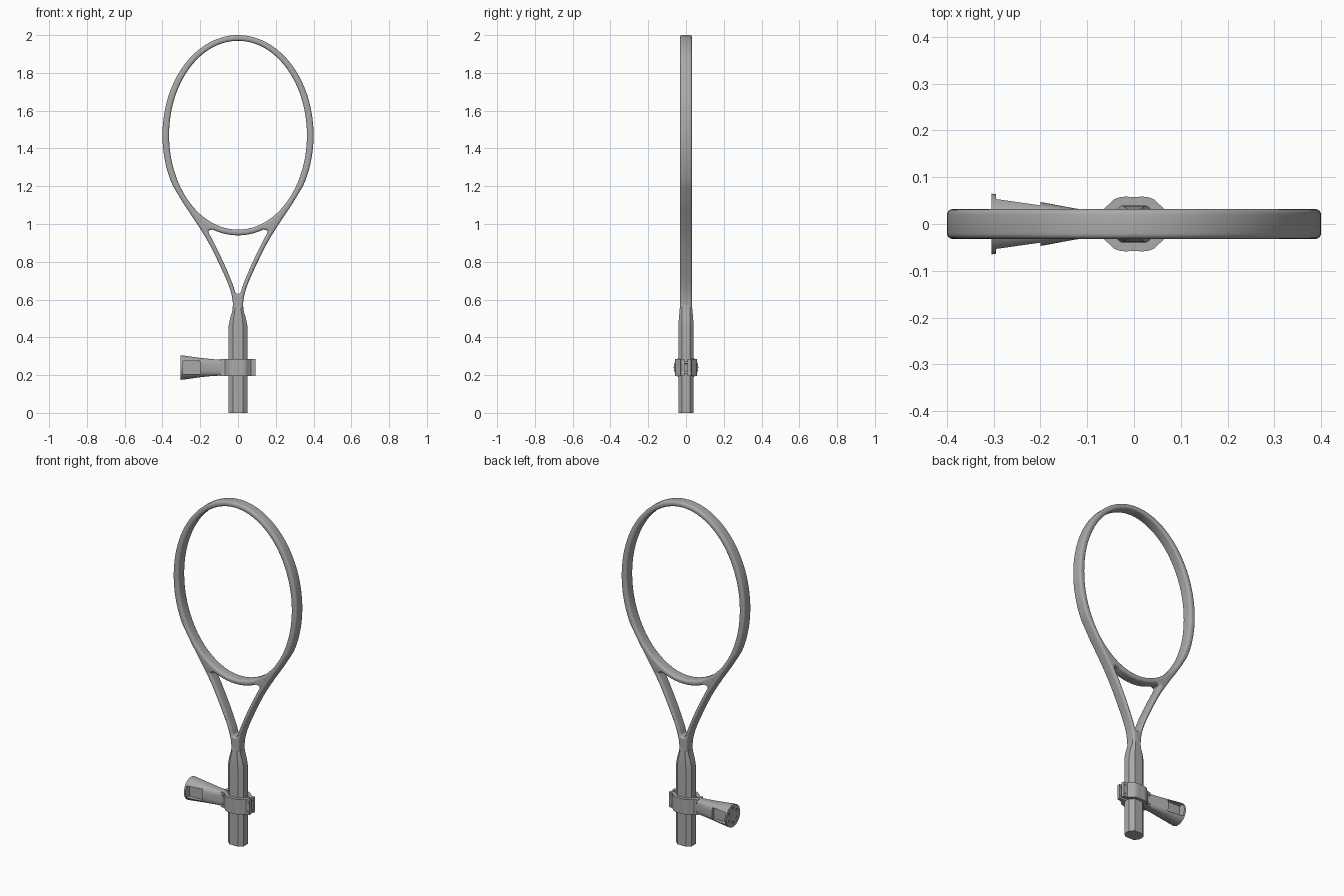
import bpy, bmesh, math
from mathutils import Matrix, Vector

cube = bpy.data.objects.get("Cube")
if cube:
    bpy.data.objects.remove(cube, do_unlink=True)

grey = bpy.data.materials.new("mid grey")
grey.use_nodes = True
grey.diffuse_color = (0.4, 0.4, 0.4, 1)
grey.node_tree.nodes["Principled BSDF"].inputs["Base Color"].default_value = (0.4, 0.4, 0.4, 1)

CLAMP_Z = 0.24


def activate(obj):
    bpy.ops.object.select_all(action='DESELECT')
    obj.select_set(True)
    bpy.context.view_layer.objects.active = obj


def finish(name, bm, angle=35):
    """Turn a bmesh into a named, shaded object."""
    bmesh.ops.remove_doubles(bm, verts=bm.verts, dist=1e-5)
    bmesh.ops.recalc_face_normals(bm, faces=bm.faces)
    mesh = bpy.data.meshes.new(name)
    bm.to_mesh(mesh)
    bm.free()
    obj = bpy.data.objects.new(name, mesh)
    bpy.context.collection.objects.link(obj)
    mesh.materials.append(grey)
    activate(obj)
    bpy.ops.object.shade_smooth_by_angle(angle=math.radians(angle))
    return obj


def loft(name, rings, angle=35):
    """Skin a list of equal-length rings and cap both ends."""
    bm = bmesh.new()
    loops = [[bm.verts.new(p) for p in ring] for ring in rings]
    n = len(loops[0])
    for a, b in zip(loops, loops[1:]):
        for i in range(n):
            j = (i + 1) % n
            bm.faces.new((a[i], a[j], b[j], b[i]))
    bm.faces.new(loops[0])
    bm.faces.new(loops[-1])
    return finish(name, bm, angle)


def smooth_path(points, steps=8):
    """Catmull-Rom curve through 2D points."""
    p = [Vector(q) for q in points]
    p = [2 * p[0] - p[1]] + p + [2 * p[-1] - p[-2]]
    out = []
    for a, b, c, d in zip(p, p[1:], p[2:], p[3:]):
        for k in range(steps):
            t = k / steps
            out.append(0.5 * (2 * b + (c - a) * t + (2 * a - 5 * b + 4 * c - d) * t ** 2
                              + (3 * b - a - 3 * c + d) * t ** 3))
    return out + [p[-2]]


def ellipse(rx, rz, start, end, n):
    angles = [math.radians(start + (end - start) * i / n) for i in range(n + 1)]
    return [Vector((rx * math.cos(a), 1.47 + rz * math.sin(a))) for a in angles]


def mirrored(half):
    """Close a right-hand outline with its left-hand copy."""
    return half + [Vector((-p.x, p.y)) for p in reversed(half) if abs(p.x) > 1e-4]


def cylinder(name, radius, depth, location, axis):
    bm = bmesh.new()
    turn = Matrix.Rotation(math.pi / 2, 4, axis)
    bmesh.ops.create_cone(bm, cap_ends=True, segments=16, radius1=radius, radius2=radius,
                          depth=depth, matrix=Matrix.Translation(location) @ turn)
    return finish(name, bm)


def cut(obj, cutter):
    mod = obj.modifiers.new("cut", 'BOOLEAN')
    mod.operation = 'DIFFERENCE'
    mod.solver = 'EXACT'
    mod.object = cutter
    activate(obj)
    bpy.ops.object.modifier_apply(modifier=mod.name)
    bpy.data.objects.remove(cutter, do_unlink=True)


# Racket frame: outer outline with the head opening and the throat opening
arm = smooth_path([(0.344, 1.2), (0.283, 1.1), (0.216, 1.0), (0.155, 0.9), (0.1, 0.79),
                   (0.055, 0.69), (0.033, 0.62), (0.026, 0.56), (0.026, 0.5)])
outer = mirrored(ellipse(0.4, 0.53, 90, -30, 48)[:-1] + arm)
head = ellipse(0.365, 0.5, 0, 360, 96)[:-1]
bridge = ellipse(0.4, 0.53, -90, -70.5, 12)
throat_side = smooth_path([(0.15, 0.968), (0.155, 0.955), (0.122, 0.89), (0.067, 0.775),
                           (0.026, 0.675), (0.014, 0.638), (0, 0.63)], 6)
throat = mirrored(bridge + throat_side)

curve = bpy.data.curves.new("racket_frame", 'CURVE')
curve.dimensions = '2D'
curve.fill_mode = 'BOTH'
for outline in (outer, head, throat):
    spline = curve.splines.new('POLY')
    spline.points.add(len(outline) - 1)
    for point, p in zip(spline.points, outline):
        point.co = (p.x, p.y, 0, 1)
    spline.use_cyclic_u = True
ROUND = 0.012
curve.extrude = 0.032 - ROUND
curve.bevel_depth = ROUND
curve.bevel_resolution = 3
curve.offset = -ROUND
source = bpy.data.objects.new("frame_outline", curve)
bpy.context.collection.objects.link(source)
bpy.context.view_layer.update()
flat = source.evaluated_get(bpy.context.evaluated_depsgraph_get())
bm = bmesh.new()
bm.from_mesh(flat.to_mesh())
flat.to_mesh_clear()
bpy.data.objects.remove(source, do_unlink=True)
bm.transform(Matrix.Rotation(math.pi / 2, 4, 'X'))
finish("racket_frame", bm, 40)


# Octagonal handle narrowing into the throat
def octagon(z, w, d, wc, dc):
    return [(w, -dc, z), (w, dc, z), (wc, d, z), (-wc, d, z),
            (-w, dc, z), (-w, -dc, z), (-wc, -d, z), (wc, -d, z)]


loft("handle", [octagon(0, 0.05, 0.04, 0.027, 0.02),
                octagon(0.46, 0.05, 0.04, 0.027, 0.02),
                octagon(0.50, 0.042, 0.038, 0.023, 0.021),
                octagon(0.54, 0.03, 0.034, 0.017, 0.021),
                octagon(0.58, 0.026, 0.031, 0.014, 0.02)], 20)

# Clamp: two curved halves with flat ears
band = smooth_path([(0.07, 0.028), (0.055, 0.041), (0.042, 0.053), (0.025, 0.058), (0, 0.058)], 5)
band = mirrored([Vector((0.092, 0.026))] + band)
inside = [(-0.092, 0.008), (-0.05, 0.008), (-0.05, 0.02), (-0.027, 0.04),
          (0.027, 0.04), (0.05, 0.02), (0.05, 0.008), (0.092, 0.008)]
profile = [tuple(p) for p in band] + inside
for side, label in ((-1, "front"), (1, "back")):
    loft(f"clamp_{label}", [[(x, side * y, CLAMP_Z + h) for x, y in profile]
                            for h in (-0.044, 0.044)])

# Clamp bolts through the ears
for x, label in ((0.08, "left"), (-0.084, "right")):
    for h, level in ((-0.026, "lower"), (0.026, "upper")):
        cylinder(f"{label}_{level}_bolt", 0.006, 0.06, (x, 0, CLAMP_Z + h), 'X')


# Side horn: round end blending into a squarish root at the clamp
def horn_ring(x, ry, rz, power):
    ring = []
    for i in range(48):
        a = math.tau * i / 48
        c, s = math.cos(a), math.sin(a)
        ring.append((x, ry * math.copysign(abs(c) ** (2 / power), c),
                     CLAMP_Z + rz * math.copysign(abs(s) ** (2 / power), s)))
    return ring


horn = loft("side_horn", [horn_ring(-0.305, 0.065, 0.065, 2),
                          horn_ring(-0.29, 0.063, 0.064, 2),
                          horn_ring(-0.2, 0.047, 0.051, 2.7),
                          horn_ring(-0.13, 0.034, 0.044, 3.5),
                          horn_ring(-0.068, 0.025, 0.042, 4.5)])

# Recessed windows on both sides of the horn
for side in (-1, 1):
    bm = bmesh.new()
    place = Matrix.Translation((-0.2475, side * 0.065, CLAMP_Z))
    bmesh.ops.create_cube(bm, size=1, matrix=place @ Matrix.Diagonal((0.095, 0.08, 0.07, 1)))
    cut(horn, finish("window_cutter", bm))

# Ring of small holes in the round end
for i in range(6):
    a = math.tau * i / 6
    spot = (-0.305, 0.042 * math.sin(a), CLAMP_Z + 0.042 * math.cos(a))
    cut(horn, cylinder("hole_cutter", 0.008, 0.012, spot, 'Y'))
activate(horn)
bpy.ops.object.shade_smooth_by_angle(angle=math.radians(35))
